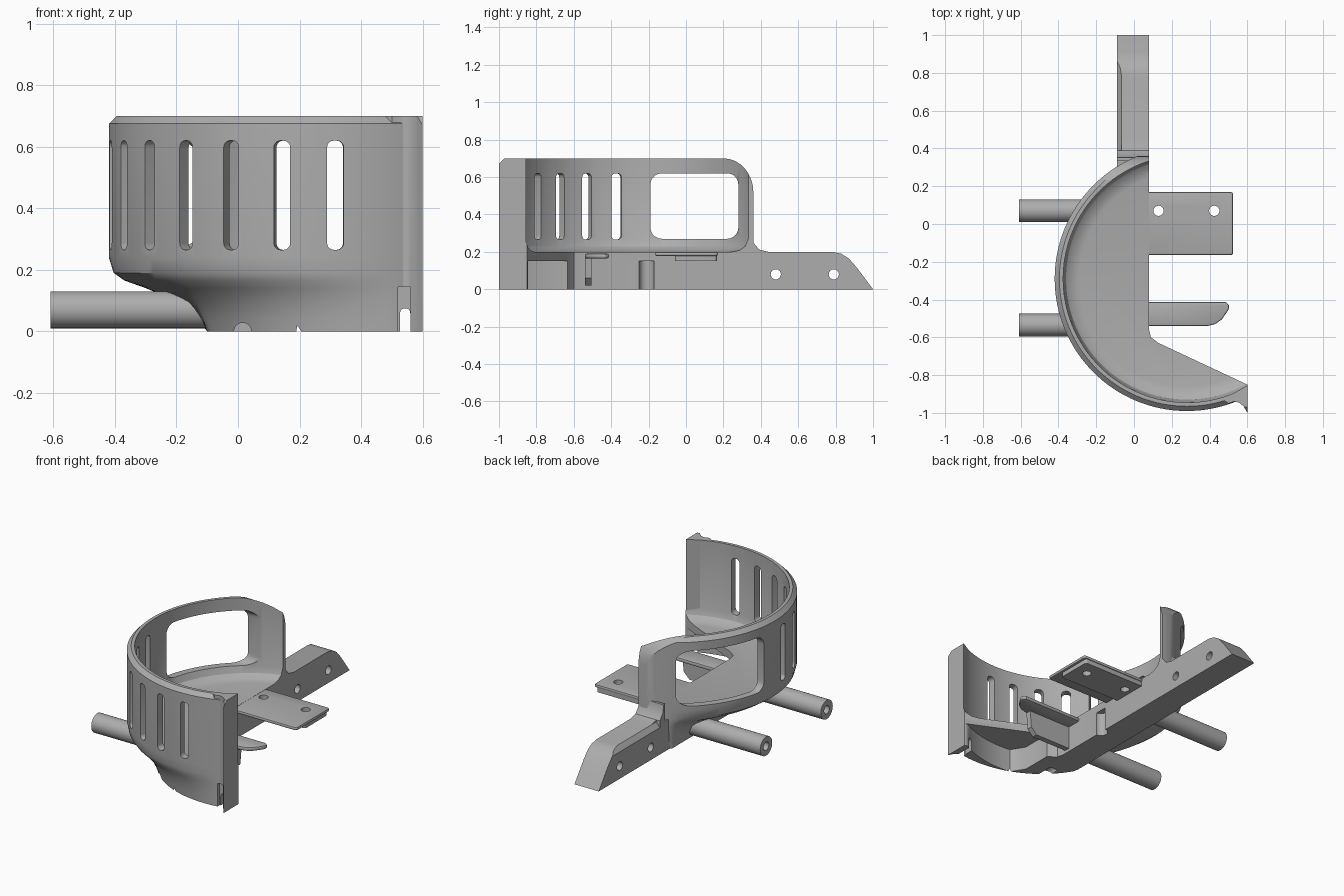
import bpy, bmesh
from math import sin, cos, pi, radians, degrees

if "Cube" in bpy.data.objects:
    bpy.data.objects.remove(bpy.data.objects["Cube"], do_unlink=True)

grey = bpy.data.materials.new("plain grey")
grey.use_nodes = True
grey.diffuse_color = (0.42, 0.42, 0.42, 1)
grey.node_tree.nodes["Principled BSDF"].inputs["Base Color"].default_value = grey.diffuse_color

CX, CY, R, RI = 0.28, -0.29, 0.70, 0.655   # cup centre and wall radii
RAIL_L, EDGE, FLOOR = -0.10, 0.08, 0.20    # rail sides and floor height


def finish(name, bm):
    bmesh.ops.recalc_face_normals(bm, faces=bm.faces[:])
    mesh = bpy.data.meshes.new(name)
    bm.to_mesh(mesh)
    bm.free()
    mesh.materials.append(grey)
    obj = bpy.data.objects.new(name, mesh)
    bpy.context.collection.objects.link(obj)
    return obj


def loft(name, rings):
    """Closed solid through a list of equal-length loops."""
    bm = bmesh.new()
    loops = [[bm.verts.new(p) for p in ring] for ring in rings]
    n = len(loops[0])
    for a, b in zip(loops, loops[1:]):
        for i in range(n):
            j = (i + 1) % n
            bm.faces.new((a[i], a[j], b[j], b[i]))
    bm.faces.new(loops[0][::-1])
    bm.faces.new(loops[-1])
    return finish(name, bm)


def prism(name, axis, pts, lo, hi):
    place = {"x": lambda a, b, d: (d, a, b),
             "y": lambda a, b, d: (a, d, b),
             "z": lambda a, b, d: (a, b, d)}[axis]
    return loft(name, [[place(a, b, d) for a, b in pts] for d in (lo, hi)])


def rounded(a0, a1, b0, b1, r, steps=5):
    pts = []
    for k, (a, b) in enumerate([(a1 - r, b1 - r), (a0 + r, b1 - r), (a0 + r, b0 + r), (a1 - r, b0 + r)]):
        for s in range(steps + 1):
            t = (k + s / steps) * pi / 2
            pts.append((a + r * cos(t), b + r * sin(t)))
    return pts


def circle(a, b, r, n=32):
    return [(a + r * cos(2 * pi * i / n), b + r * sin(2 * pi * i / n)) for i in range(n)]


def active(obj):
    bpy.ops.object.select_all(action="DESELECT")
    obj.select_set(True)
    bpy.context.view_layer.objects.active = obj


def cut(obj, cutter):
    cutter.hide_render = True
    mod = obj.modifiers.new("cut", "BOOLEAN")
    mod.operation, mod.solver, mod.object = "DIFFERENCE", "EXACT", cutter
    active(obj)
    bpy.ops.object.modifier_apply(modifier=mod.name)
    bpy.data.objects.remove(cutter, do_unlink=True)


def bevel(obj, width):
    mod = obj.modifiers.new("bevel", "BEVEL")
    mod.width, mod.segments, mod.angle_limit = width, 2, radians(50)
    active(obj)
    bpy.ops.object.modifier_apply(modifier=mod.name)


def foot_radius(t):
    """Radius of the body where it meets the ground, by direction."""
    d = degrees(t) % 360
    cap = R
    if 180 < d < 290:
        cap = 0.53 + 0.17 * max(0, (d - 225) / 65)
    c = -cos(t)
    return min(cap, (CX - RAIL_L) / c) if c > 0.01 else cap


# Cup body: flared underside blending into an upright round wall
N = 128
angles = [2 * pi * i / N for i in range(N)]
flare = [(0, 0), (.1, .04), (.3, .095), (.62, .14), (.84, .165), (.95, .19), (1, .24)]
rings = []
for f, z in flare:
    ring = []
    for t in angles:
        r = foot_radius(t) * (1 - f) + R * f
        ring.append((CX + r * cos(t), CY + r * sin(t), z))
    rings.append(ring)
for r, z in [(R, 0.675), (R - 0.025, 0.70)]:
    rings.append([(CX + r * cos(t), CY + r * sin(t), z) for t in angles])
body = loft("cup_body", rings)

# Hollow inside with a soft floor corner
inner = [(0.57, FLOOR), (0.61, 0.208), (0.64, 0.23), (RI, 0.27), (RI, 1)]
cut(body, loft("hollow", [[(CX + r * cos(t), CY + r * sin(t), z) for t in angles] for r, z in inner]))

# Open side, leaving the front wedge of floor
cut(body, prism("open_side", "z", [(EDGE, 1), (EDGE, -.56), (.09, -.6), (.13, -.63), (.6, -.85),
                                   (.6, -1.3), (1.3, -1.3), (1.3, 1)], -0.5, 1.5))

# Rounded rear end of the wall
arc = [(0.20 + 0.16 * sin(i * pi / 16), 0.52 + 0.18 * cos(i * pi / 16)) for i in range(9)]
cut(body, prism("rear_corner", "x", [(.2, 1)] + arc + [(.36, FLOOR), (.8, FLOOR), (.8, 1)], -0.4, 0.4))

# Large side window
cut(body, prism("window", "x", rounded(-.19, .28, .27, .62, .06), -0.8, 0.2))

# Row of vent slots
for k in range(7):
    slot = prism("slot", "y", rounded(-.027, .027, .265, .62, .022), -0.85, -0.5)
    slot.location = (CX, CY, 0)
    slot.rotation_euler = (0, 0, radians(3 - 14.3 * k))
    cut(body, slot)

# Pocket under the front wedge
pocket = [(.14, -.4), (.14, -.83)]
pocket += [(CX + .63 * cos(radians(d)), CY + .63 * sin(radians(d))) for d in range(262, 301, 4)]
cut(body, prism("pocket", "z", pocket + [(.9, -.83), (.9, -.4)], -0.1, 0.15))

# Small recesses
cut(body, prism("pin_recess", "z", circle(EDGE, -.21, .04), -0.1, 0.15))
cut(body, prism("wall_recess", "z", [(.52, -1.2), (.56, -1.2), (.56, -.925), (.52, -.925)], -0.1, 0.145))
cut(body, prism("wall_opening", "y", rounded(.527, .56, -.1, .075, .015), -1.2, -0.8))
cut(body, prism("foot_notch", "y", circle(.015, 0, .028), -1.1, -0.72))

# Flared front lip of the wall
lip = prism("front_lip", "z", [(.47, -.93), (.5, -.95), (.53, -.94), (.555, -.945), (.58, -.965),
                               (.6, -1), (.6, -.855), (.565, -.875)], 0, 0.70)
cut(lip, prism("lip_corner", "x", [(-1.1, .67), (-1, .67), (-.97, .7), (-.97, .8), (-1.1, .8)], 0.3, 0.8))
cut(lip, prism("lip_recess", "z", [(.4, -1.2), (.56, -1.2), (.56, -.925), (.4, -.925)], -0.1, 0.145))
cut(lip, prism("lip_opening", "y", rounded(.527, .56, -.1, .075, .015), -1.2, -0.8))

# Rear rail with sloping tip and cross holes
rail = prism("rear_rail", "x", [(.25, 0), (1, 0), (.91, .12), (.87, .165), (.83, .19), (.78, FLOOR),
                                (.44, FLOOR), (.39, .213), (.36, .25), (.352, .3), (.336, .3),
                                (.336, .19), (.25, .19)], -0.09, EDGE)
rail_edge = prism("rail_edge", "y", [(-.2, .17), (-.09, .17), (-.065, FLOOR), (-.065, .24), (-.2, .24)], 0.39, 1.1)
cut(rail, rail_edge)
for y in (0.48, 0.79):
    cut(rail, prism("rail_hole", "x", circle(y, .08, .027), -0.3, 0.3))

# Side tab with stepped underside and two holes
tab = prism("side_tab", "z", rounded(.03, .525, -.165, .17, .015), 0.178, 0.199)
step = prism("tab_step", "z", rounded(.03, .51, -.06, .165, .015), 0.15, 0.179)
bevel(tab, 0.008)
for part in (tab, step):
    for x in (0.13, 0.425):
        cut(part, prism("tab_hole", "z", circle(x, .07, .027), -0.1, 0.5))

# Hooked prong and its hanging flange
prong = prism("prong", "z", [(.04, -.54), (.39, -.54), (.43, -.53), (.465, -.505), (.5, -.455),
                             (.505, -.43), (.485, -.413), (.04, -.413)], 0.165, 0.19)
bevel(prong, 0.008)
flange = prism("prong_flange", "y", [(.04, .02), (.33, .02), (.37, .06), (.38, .175), (.04, .175)], -0.54, -0.505)

# Two hollow side pegs
pegs = []
for name, y in (("rear_peg", 0.07), ("front_peg", -0.535)):
    peg = prism(name, "x", circle(y, .07, .06), -0.61, -0.03)
    cut(peg, prism("bore", "x", circle(y, .07, .026), -0.8, -0.2))
    pegs.append(peg)

for obj in [body, lip, rail, tab, step, prong, flange] + pegs:
    active(obj)
    bpy.ops.object.shade_smooth_by_angle(angle=radians(32))
